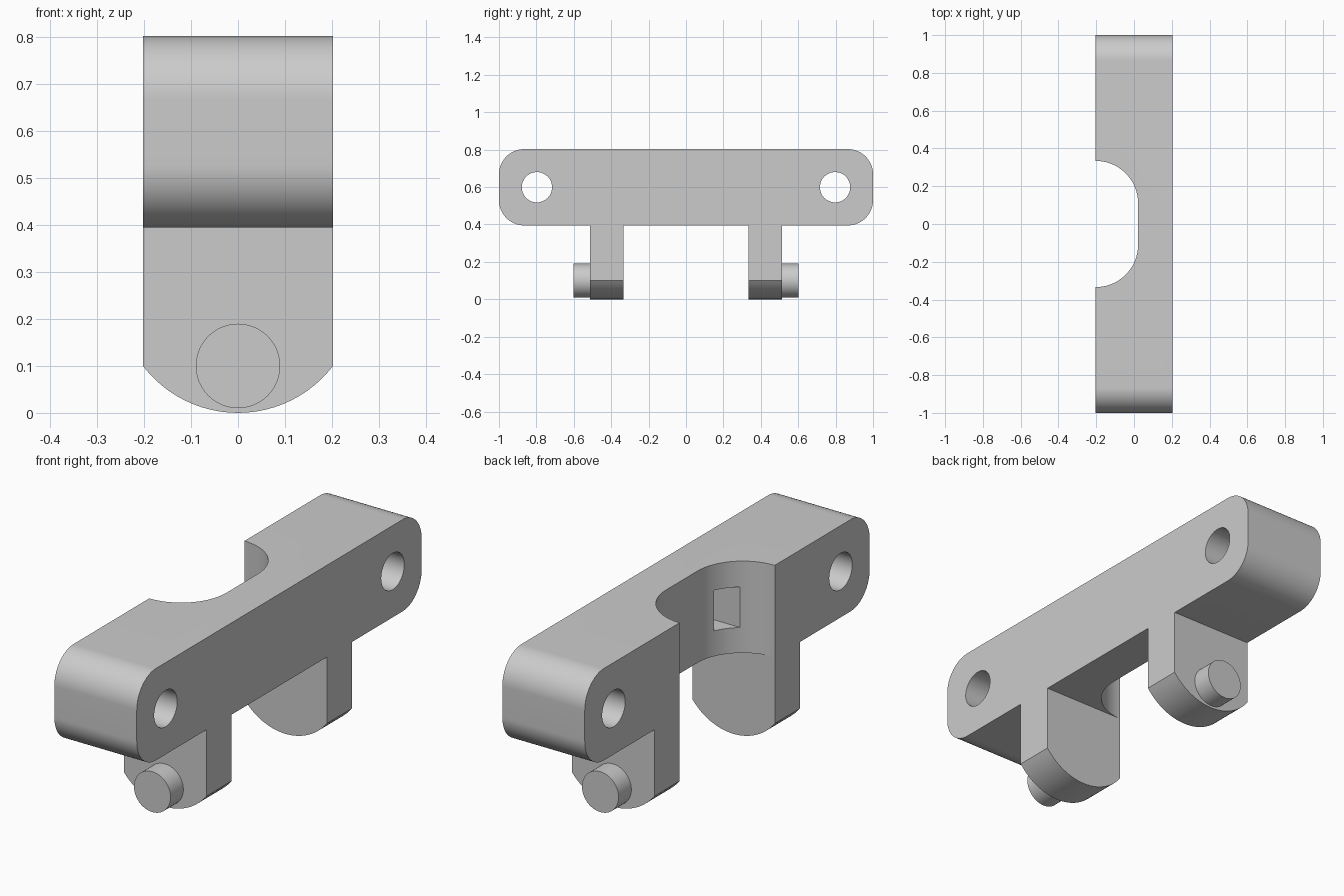
import bpy, bmesh, math
from mathutils import Vector

default = bpy.data.objects.get("Cube")
if default:
    bpy.data.objects.remove(default, do_unlink=True)

HALF_W = 0.2025          # half width of the body
Z_LOW, Z_TOP = 0.395, 0.803
Z_MID = (Z_LOW + Z_TOP) / 2

grey = bpy.data.materials.new("plain grey")
grey.use_nodes = True
grey.diffuse_color = (0.6, 0.6, 0.6, 1)
grey.node_tree.nodes["Principled BSDF"].inputs["Base Color"].default_value = (0.6, 0.6, 0.6, 1)


def arc(cu, cv, r, start, end, steps=24):
    angles = [math.radians(start + (end - start) * i / steps) for i in range(steps + 1)]
    return [(cu + r * math.cos(a), cv + r * math.sin(a)) for a in angles]


def extrude(name, profile, axis, low, high):
    """Extrude a 2D outline along an axis; the outline uses the other two axes in order."""
    def place(u, v, w):
        return {"x": (w, u, v), "y": (u, w, v), "z": (u, v, w)}[axis]
    bm = bmesh.new()
    base = bm.faces.new([bm.verts.new(place(u, v, low)) for u, v in profile])
    grown = bmesh.ops.extrude_face_region(bm, geom=[base])["geom"]
    shift = Vector(place(0, 0, high - low))
    bmesh.ops.translate(bm, vec=shift, verts=[g for g in grown if isinstance(g, bmesh.types.BMVert)])
    bmesh.ops.recalc_face_normals(bm, faces=bm.faces)
    mesh = bpy.data.meshes.new(name)
    bm.to_mesh(mesh)
    bm.free()
    mesh.materials.append(grey)
    obj = bpy.data.objects.new(name, mesh)
    bpy.context.collection.objects.link(obj)
    return obj


def activate(obj):
    bpy.ops.object.select_all(action="DESELECT")
    obj.select_set(True)
    bpy.context.view_layer.objects.active = obj


def cut(target, cutter):
    cutter.hide_render = True
    mod = target.modifiers.new("cut", "BOOLEAN")
    mod.operation = "DIFFERENCE"
    mod.solver = "EXACT"
    mod.object = cutter
    activate(target)
    bpy.ops.object.modifier_apply(modifier=mod.name)
    bpy.data.objects.remove(cutter, do_unlink=True)


# Main bar with rounded ends
R = 0.135
outline = (arc(1 - R, Z_TOP - R, R, 90, 0) + arc(1 - R, Z_LOW + R, R, 0, -90)
           + arc(R - 1, Z_LOW + R, R, 270, 180) + arc(R - 1, Z_TOP - R, R, 180, 90))
bar = extrude("main_bar", outline, "x", -HALF_W, HALF_W)
parts = [bar]

# Rounded notch on one long side
N = 0.224
notch = ([(-0.4, -0.11 - N)] + arc(-HALF_W, -0.11, N, -90, 0)
         + arc(-HALF_W, 0.11, N, 0, 90) + [(-0.4, 0.11 + N)])
cut(bar, extrude("notch_cutter", notch, "z", 0.2, 1))

for side, name in ((-1, "front"), (1, "back")):
    # Through hole and slot pocket in the bar
    hole = arc(side * 0.797, Z_MID, 0.081, 0, 360, 48)[:-1]
    cut(bar, extrude("hole_cutter", hole, "x", -0.4, 0.4))
    y1, y2 = side * 0.2, side * 0.287
    slot = [(y1, 0.508), (y2, 0.508), (y2, 0.688), (y1, 0.688)]
    cut(bar, extrude("slot_cutter", slot, "x", -0.15, 0.12))

    # Leg with a shallow curved foot
    foot_r = 0.255
    spread = math.degrees(math.asin(HALF_W / foot_r))
    leg = ([(-HALF_W, Z_LOW)] + arc(0, foot_r, foot_r, -90 - spread, -90 + spread)
           + [(HALF_W, Z_LOW)])
    low, high = sorted((side * 0.334, side * 0.512))
    parts.append(extrude(name + "_leg", leg, "y", low, high))

    # Pivot pin on the outer face of the leg
    low, high = sorted((side * 0.512, side * 0.602))
    pin = arc(0, 0.1, 0.09, 0, 360, 48)[:-1]
    parts.append(extrude(name + "_pin", pin, "y", low, high))

for part in parts:
    activate(part)
    bpy.ops.object.shade_smooth_by_angle(angle=math.radians(30))
